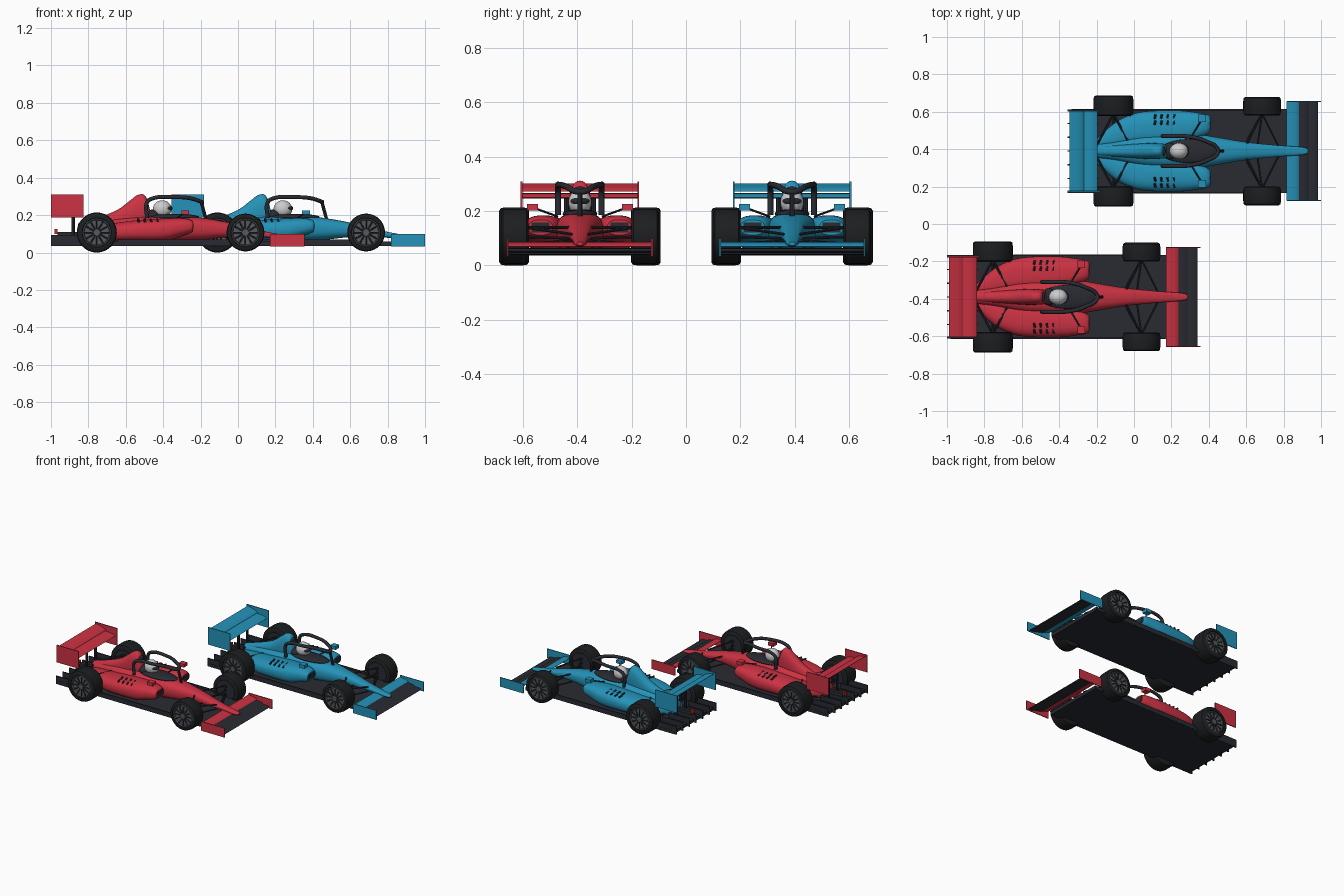
import bpy, bmesh, math
from mathutils import Vector, Matrix

if "Cube" in bpy.data.objects:
    bpy.data.objects.remove(bpy.data.objects["Cube"])

def material(name, rgb):
    m = bpy.data.materials.new(name)
    m.diffuse_color = (*rgb, 1)
    m.use_nodes = True
    m.node_tree.nodes["Principled BSDF"].inputs["Base Color"].default_value = m.diffuse_color
    return m

DARK = material("carbon", (0.022, 0.024, 0.032))
RUBBER = material("rubber", (0.012, 0.013, 0.014))
RIM = material("rim_grey", (0.09, 0.1, 0.11))
WHITE = material("helmet_white", (0.65, 0.65, 0.65))
LAMP = material("lamp_red", (0.7, 0.02, 0.02))
offset, prefix = Vector(), ""

def finish(name, bm, mat, angle=35):
    bmesh.ops.recalc_face_normals(bm, faces=bm.faces)
    me = bpy.data.meshes.new(prefix + name)
    bm.to_mesh(me)
    bm.free()
    ob = bpy.data.objects.new(prefix + name, me)
    bpy.context.collection.objects.link(ob)
    ob.location = offset
    me.materials.append(mat)
    bpy.ops.object.select_all(action='DESELECT')
    ob.select_set(True)
    bpy.context.view_layer.objects.active = ob
    bpy.ops.object.shade_smooth_by_angle(angle=math.radians(angle))
    return ob

def boxes(name, items, mat):
    """items: (x0, x1, y0, y1, z0, z1)"""
    bm = bmesh.new()
    for x0, x1, y0, y1, z0, z1 in items:
        m = Matrix.Translation(((x0 + x1) / 2, (y0 + y1) / 2, (z0 + z1) / 2))
        bmesh.ops.create_cube(bm, size=1, matrix=m @ Matrix.Diagonal((x1 - x0, y1 - y0, z1 - z0, 1)))
    return finish(name, bm, mat)

def rods(name, pairs, r, mat):
    bm = bmesh.new()
    for p, q in pairs:
        p, q = Vector(p), Vector(q)
        m = Matrix.Translation((p + q) / 2) @ (q - p).to_track_quat('Z', 'Y').to_matrix().to_4x4()
        bmesh.ops.create_cone(bm, cap_ends=True, segments=8, radius1=r, radius2=r,
                              depth=(q - p).length, matrix=m)
    return finish(name, bm, mat)

def bridge(bm, rings):
    for a, b in zip(rings, rings[1:]):
        for i in range(len(a)):
            j = (i + 1) % len(a)
            bm.faces.new((a[i], a[j], b[j], b[i]))

def loft(name, stations, mat, side=1, power=2.5, steps=5, n=32):
    """Superellipse sections (x, centre_y, half_width, z_bottom, z_top), splined along x."""
    pts = [stations[0]] + stations + [stations[-1]]
    smooth = []
    for k in range(1, len(pts) - 2):
        for s in range(steps):
            t = s / steps
            smooth.append([0.5 * (2 * b + (c - a) * t + (2 * a - 5 * b + 4 * c - d) * t * t
                                  + (3 * b - a - 3 * c + d) * t ** 3)
                           for a, b, c, d in zip(*pts[k - 1:k + 3])])
    smooth.append(stations[-1])
    bm, rings = bmesh.new(), []
    for x, cy, hw, z0, z1 in smooth:
        ring = []
        for i in range(n):
            c, s = math.cos(math.tau * i / n), math.sin(math.tau * i / n)
            y = cy + hw * math.copysign(abs(c) ** (2 / power), c)
            z = (z0 + z1) / 2 + (z1 - z0) / 2 * math.copysign(abs(s) ** (2 / power), s)
            ring.append(bm.verts.new((x, side * y, z)))
        rings.append(ring)
    bridge(bm, rings)
    bm.faces.new(rings[0])
    bm.faces.new(rings[-1])
    return finish(name, bm, mat, 45)

def aerofoil(name, front, back, thick, hw, mat):
    """Wing element spanning -hw..hw between two (x, z) points."""
    f, b = Vector(front), Vector(back)
    nrm = Vector((-(b - f).y, (b - f).x)).normalized()
    shape = [(0, 0), (.15, .5), (.45, .5), (1, .1), (1, -.1), (.45, -.5), (.15, -.5)]
    bm = bmesh.new()
    rings = [[bm.verts.new((p.x, y, p.y)) for p in (f.lerp(b, t) + nrm * thick * h for t, h in shape)]
             for y in (-hw, hw)]
    bridge(bm, rings)
    bm.faces.new(rings[0])
    bm.faces.new(rings[1])
    return finish(name, bm, mat)

def lathe(name, profile, centre, side, mat, n=40):
    """Revolve (radius, outward_y) about the axle."""
    bm = bmesh.new()
    rings = [[bm.verts.new((centre[0] + r * math.cos(math.tau * i / n), side * y,
                            centre[1] + r * math.sin(math.tau * i / n))) for i in range(n)]
             for r, y in profile]
    bridge(bm, rings)
    return finish(name, bm, mat)

def ball(name, centre, radii, mat):
    bm = bmesh.new()
    bmesh.ops.create_uvsphere(bm, u_segments=28, v_segments=16, radius=1,
                              matrix=Matrix.Translation(centre) @ Matrix.Diagonal((*radii, 1)))
    return finish(name, bm, mat, 60)

def tube(name, pts, r, mat):
    cu = bpy.data.curves.new(prefix + name, 'CURVE')
    cu.dimensions, cu.bevel_depth, cu.bevel_resolution, cu.use_fill_caps = '3D', r, 3, True
    sp = cu.splines.new('BEZIER')
    sp.bezier_points.add(len(pts) - 1)
    for bp, p in zip(sp.bezier_points, pts):
        bp.co = p
        bp.handle_left_type = bp.handle_right_type = 'AUTO'
    ob = bpy.data.objects.new(prefix + name, cu)
    bpy.context.collection.objects.link(ob)
    ob.location = offset
    cu.materials.append(mat)

def wheel(name, x, r, s, y0, y1):
    c = (x, r + (0.107 - r))
    e = 0.012
    lathe(name + "_tyre", [(.07, y0), (r - e, y0), (r - .003, y0 + e / 2), (r, y0 + 2 * e), (r, y1 - 2 * e),
                           (r - .003, y1 - e / 2), (r - e, y1), (.078, y1), (.074, y1 - .006)], c, s, RUBBER)
    lathe(name + "_rim", [(.075, y0 + .01), (.0005, y0 + .01)], c, s, DARK)
    lathe(name + "_rim_dish", [(.076, y1 - .004), (.07, y1 - .002), (.066, y1 - .012), (.02, y1 - .014),
                               (.018, y1 - .003), (.0005, y1 - .003)], c, s, RIM)
    rods(name + "_spokes", [((x + .015 * math.cos(a), s * (y1 - .009), c[1] + .015 * math.sin(a)),
                             (x + .07 * math.cos(a), s * (y1 - .009), c[1] + .07 * math.sin(a)))
                            for a in (math.tau * i / 12 for i in range(12))], .004, DARK)

def build_car(paint):
    # floor, raised floor edges and diffuser strakes
    boxes("floor", [(-.335, .83, -.225, .225, .036, .058)], DARK)
    boxes("floor_edges", [(0, .6, s * .222 - .004, s * .222 + .004, .04, .07) for s in (1, -1)], DARK)
    boxes("diffuser_strakes", [(-.355, -.19, y - .003, y + .003, .036, .093)
                               for y in (i * .0735 for i in range(-3, 4))], DARK)
    boxes("rear_light", [(-.335, -.32, -.01, .01, .1, .125)], LAMP)
    boxes("rear_light_mount", [(-.32, -.18, -.012, .012, .085, .11)], DARK)
    # bodywork
    loft("nose_and_tub", [(-.21, 0, .035, .08, .15), (-.1, 0, .05, .065, .17), (.05, 0, .08, .06, .188),
                          (.2, 0, .09, .06, .195), (.35, 0, .088, .06, .194), (.45, 0, .073, .066, .186),
                          (.6, 0, .048, .082, .16), (.78, 0, .03, .08, .115), (.9, 0, .021, .07, .092),
                          (.93, 0, .011, .074, .087)], paint)
    loft("engine_cover", [(-.21, 0, .024, .1, .155), (-.1, 0, .032, .1, .188), (0, 0, .038, .1, .228),
                          (.07, 0, .042, .1, .28), (.11, 0, .042, .1, .308), (.15, 0, .04, .12, .302),
                          (.178, 0, .034, .14, .215)], paint, power=2.3)
    ball("air_intake", (.158, 0, .272), (.012, .026, .018), DARK)
    for s, w in ((1, "left_"), (-1, "right_")):
        loft(w + "sidepod", [(-.2, .04, .025, .07, .125), (-.1, .085, .068, .06, .145),
                             (0, .115, .085, .058, .16), (.1, .125, .09, .058, .172),
                             (.25, .13, .086, .06, .182), (.34, .137, .068, .085, .184),
                             (.385, .142, .055, .1, .178), (.405, .145, .044, .112, .168)], paint, s)
        boxes(w + "intake", [(.4, .408, min(s * .112, s * .178), max(s * .112, s * .178), .122, .158)], DARK)
        # cooling slots on the pod shoulder
        rods(w + "louvres", [((.11 + .034 * i, s * (y - .011), z), (.115 + .034 * i, s * (y + .011), z - .006))
                             for i in range(4) for y, z in ((.152, .178), (.184, .171))], .006, DARK)
        # mirror
        boxes(w + "mirror", [(.342, .384, s * .175 - .02, s * .175 + .02, .203, .226)], paint)
        rods(w + "mirror_stalk", [((.36, s * .165, .21), (.31, s * .082, .18))], .004, DARK)
        # suspension
        rods(w + "front_suspension",
             [((x, s * .03, z), (.685, s * .2, z2)) for x, z, z2 in
              ((.6, .14, .14), (.77, .115, .14), (.59, .09, .08), (.77, .085, .08), (.66, .1, .105))],
             .005, DARK)
        rods(w + "rear_suspension",
             [((x, s * .03, z), (-.11, s * .2, z2)) for x, z, z2 in
              ((-.2, .14, .145), (-.02, .15, .145), (-.2, .09, .08), (-.03, .09, .08), (-.11, .107, .107))],
             .006, DARK)
        # wheels
        wheel(w + "rear_wheel", -.11, .107, s, .188, .297)
        wheel(w + "front_wheel", .685, .101, s, .19, .29)
    # cockpit, driver helmet, halo
    ball("cockpit_opening", (.29, 0, .19), (.148, .064, .017), DARK)
    ball("headrest", (.19, 0, .2), (.04, .045, .03), DARK)
    ball("helmet", (.24, 0, .232), (.05, .043, .047), WHITE)
    ball("visor", (.262, 0, .236), (.033, .036, .019), DARK)
    half = [(.158, .08, .185), (.16, .08, .27), (.185, .08, .288), (.3, .076, .296), (.39, .05, .29), (.447, .012, .272)]
    tube("halo", half + [(x, -y, z) for x, y, z in reversed(half)], .011, DARK)
    rods("halo_strut", [((.448, 0, .272), (.475, 0, .172))], .009, DARK)
    # rear wing
    aerofoil("rear_wing_main", (-.195, .25), (-.285, .266), .014, .214, paint)
    aerofoil("rear_wing_flap", (-.268, .272), (-.345, .3), .01, .214, paint)
    boxes("rear_wing_endplates", [(-.355, -.182, s * .215 - .003, s * .215 + .003, .187, .309) for s in (1, -1)], paint)
    rods("rear_wing_pillars", [((-.235, s * .05, .05), (-.235, s * .05, .26)) for s in (1, -1)], .009, DARK)
    # front wing
    aerofoil("front_wing_flap", (.882, .07), (.815, .086), .01, .264, paint)
    aerofoil("front_wing_middle", (.932, .053), (.872, .064), .009, .264, DARK)
    aerofoil("front_wing_main", (.984, .042), (.922, .05), .009, .264, DARK)
    boxes("front_wing_endplates", [(.817, 1, s * .265 - .003, s * .265 + .003, .033, .099) for s in (1, -1)], paint)

for prefix, offset, rgb in (("blue_", Vector((0, .39, 0)), (.018, .29, .48)),
                            ("red_", Vector((-.645, -.39, 0)), (.6, .032, .055))):
    build_car(material(prefix + "paint", rgb))
